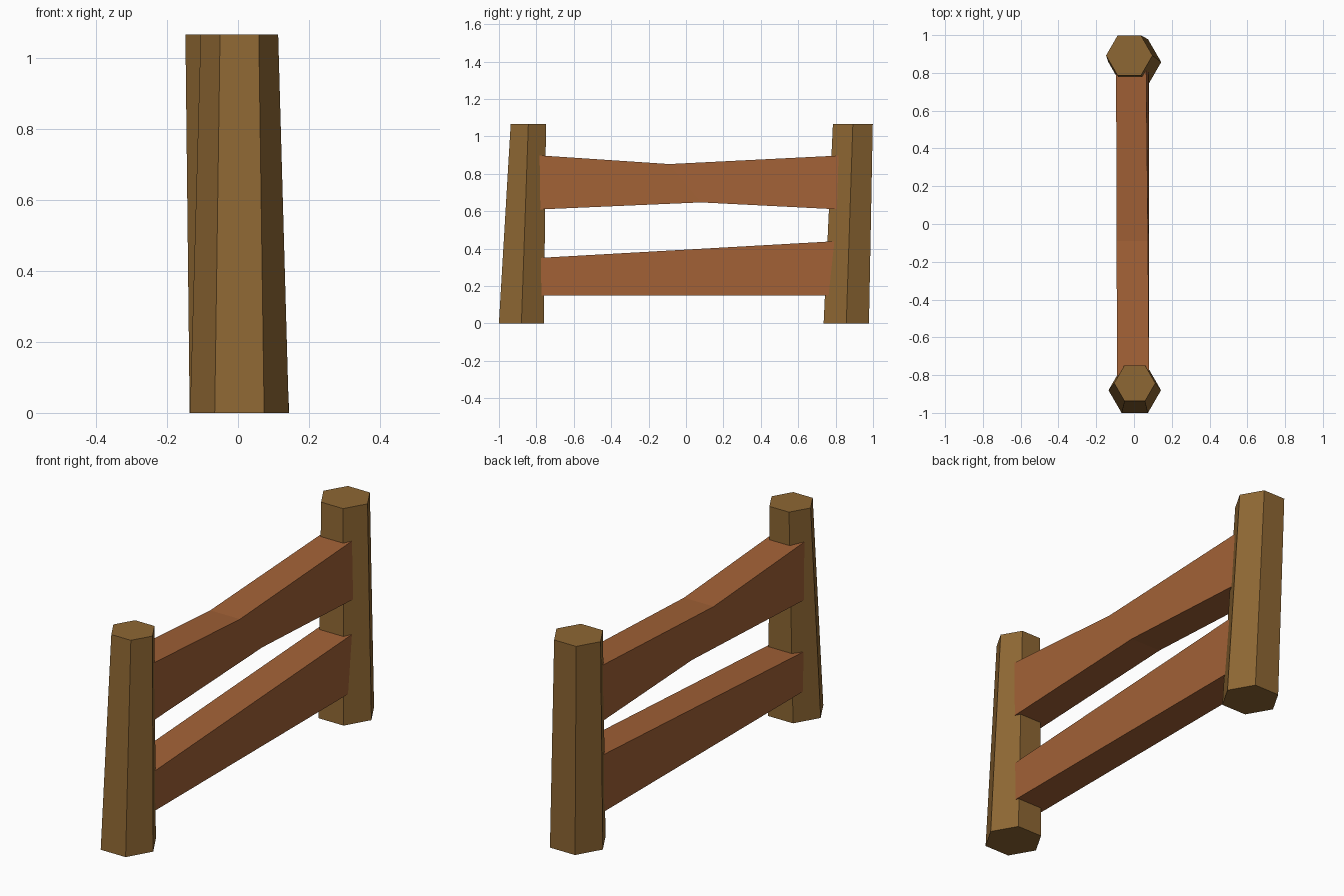
import bpy, bmesh, math

if "Cube" in bpy.data.objects:
    bpy.data.objects.remove(bpy.data.objects["Cube"])


def material(name, rgb):
    m = bpy.data.materials.new(name)
    m.diffuse_color = (*rgb, 1)
    m.use_nodes = True
    m.node_tree.nodes["Principled BSDF"].inputs["Base Color"].default_value = m.diffuse_color
    return m


POST = material("post brown", (0.27, 0.135, 0.033))
RAIL = material("rail orange brown", (0.36, 0.12, 0.037))


def loft(name, rings, mat):
    """Skin a list of equal-length cross-sections and cap both ends."""
    bm = bmesh.new()
    vs = [[bm.verts.new(p) for p in ring] for ring in rings]
    n = len(vs[0])
    for a, b in zip(vs, vs[1:]):
        for i in range(n):
            j = (i + 1) % n
            bm.faces.new((a[i], a[j], b[j], b[i]))
    bm.faces.new(vs[0][::-1])
    bm.faces.new(vs[-1])
    bmesh.ops.recalc_face_normals(bm, faces=bm.faces)
    me = bpy.data.meshes.new(name)
    bm.to_mesh(me)
    bm.free()
    me.materials.append(mat)
    ob = bpy.data.objects.new(name, me)
    bpy.context.collection.objects.link(ob)
    return ob


def hexagon(x, y, z, r):
    return [(x + r * math.cos(k * math.pi / 3), y + r * math.sin(k * math.pi / 3), z)
            for k in range(6)]


def section(y_top, y_bottom, z_bottom, z_top, x_top, x_bottom):
    return [(x_bottom[0], y_bottom, z_bottom), (x_bottom[1], y_bottom, z_bottom),
            (x_top[1], y_top, z_top), (x_top[0], y_top, z_top)]


# Leaning, tapered hexagonal posts
loft("front_post", [hexagon(0.004, -0.88, 0, 0.139),
                    hexagon(0.004, -0.843, 1.065, 0.109)], POST)
loft("back_post", [hexagon(0.004, 0.857, 0, 0.140),
                   hexagon(-0.025, 0.892, 1.065, 0.123)], POST)

# Rails run into the posts; the upper one is waisted and slightly twisted
W = (-0.09, 0.08)
loft("upper_rail", [section(-0.84, -0.84, 0.607, 0.902, W, W),
                    section(-0.09, 0.08, 0.647, 0.852, (-0.092, 0.074), (-0.09, 0.08)),
                    section(0.87, 0.87, 0.607, 0.90, (-0.095, 0.064), (-0.09, 0.077))], RAIL)
loft("lower_rail", [section(-0.86, -0.86, 0.15, 0.346, W, W),
                    section(0.86, 0.86, 0.15, 0.443, W, W)], RAIL)
